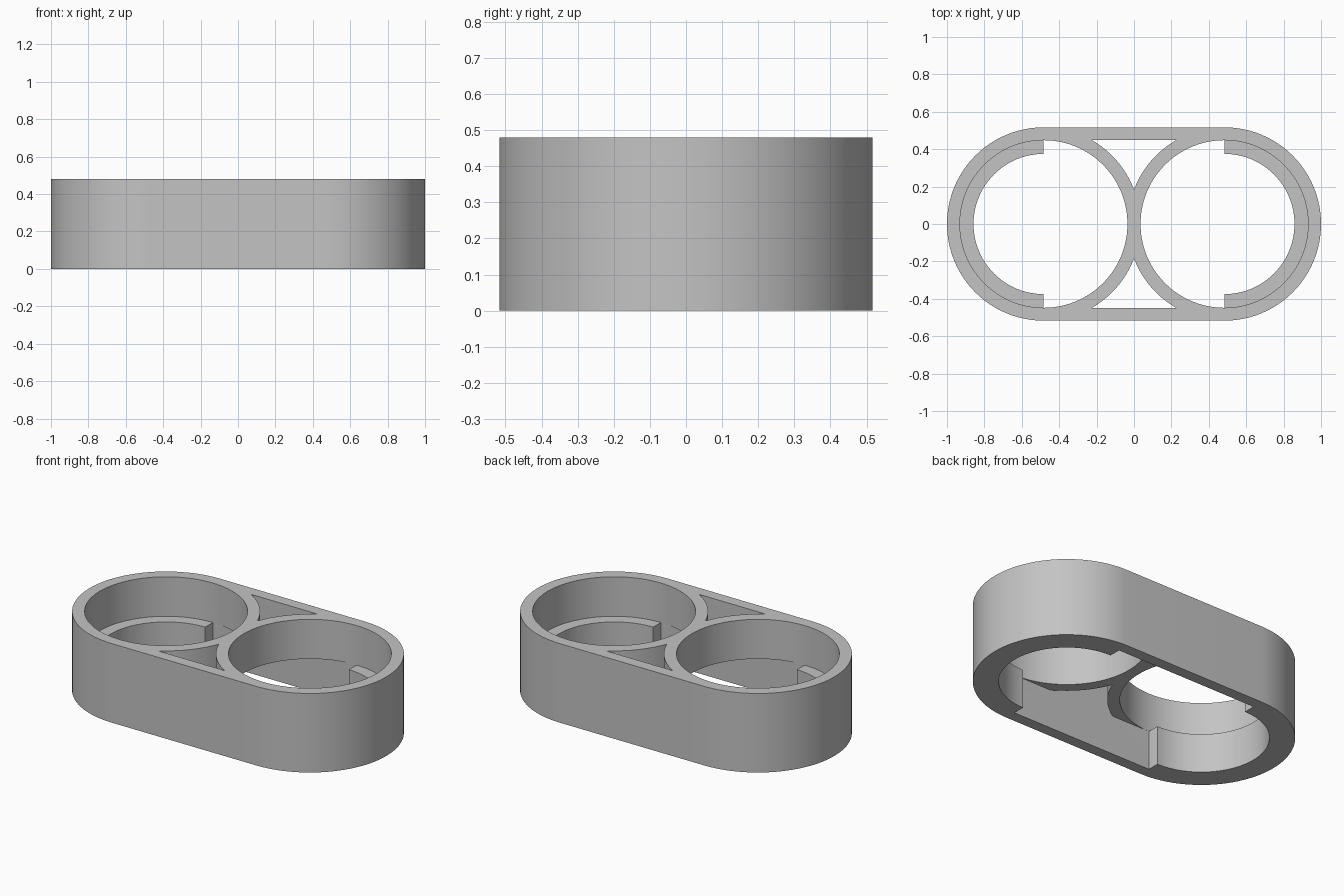
import bpy
import bmesh
from math import pi, sin, cos, asin, acos

HALF = 0.483      # distance of each ring centre from the middle
OUTER = 0.517     # outer radius
BORE = 0.448      # upper bore radius
LEDGE = 0.375     # inner radius of the lower ledge
HEIGHT = 0.48
STEP = 0.24       # ledge top and underside of the middle web
SEG = 48          # segments per half circle

if "Cube" in bpy.data.objects:
    bpy.data.objects.remove(bpy.data.objects["Cube"], do_unlink=True)

grey = bpy.data.materials.new("light_grey")
grey.use_nodes = True
colour = (0.55, 0.55, 0.55, 1)
grey.diffuse_color = colour
grey.node_tree.nodes["Principled BSDF"].inputs["Base Color"].default_value = colour


def arc(cx, r, start, end, n=SEG):
    return [(cx + r * cos(start + (end - start) * i / n),
             r * sin(start + (end - start) * i / n)) for i in range(n + 1)]


def prism(name, outline, z0, z1):
    """Extrude a flat outline between two heights."""
    bm = bmesh.new()
    face = bm.faces.new([bm.verts.new((x, y, z0)) for x, y in outline])
    top = bmesh.ops.extrude_face_region(bm, geom=[face])["geom"]
    verts = [v for v in top if isinstance(v, bmesh.types.BMVert)]
    bmesh.ops.translate(bm, verts=verts, vec=(0, 0, z1 - z0))
    bmesh.ops.recalc_face_normals(bm, faces=bm.faces)
    mesh = bpy.data.meshes.new(name)
    bm.to_mesh(mesh)
    bm.free()
    mesh.materials.append(grey)
    obj = bpy.data.objects.new(name, mesh)
    bpy.context.collection.objects.link(obj)
    return obj


# Rounded outer body
body = prism("double_ring_holder",
             arc(HALF, OUTER, -pi / 2, pi / 2) + arc(-HALF, OUTER, pi / 2, 3 * pi / 2),
             0, HEIGHT)

# Lower opening: wide middle recess with a half-round ledge at each end
recess = [(HALF, -BORE)] + arc(HALF, LEDGE, -pi / 2, pi / 2) + [(HALF, BORE)]
recess += [(-x, -y) for x, y in recess]
cutters = [prism("recess_cutter", recess, -0.1, STEP)]

# Upper round bores
for side, name in ((-1, "right"), (1, "left")):
    circle = arc(side * HALF, BORE, 0, 2 * pi, 2 * SEG)[:-1]
    cutters.append(prism(name + "_bore_cutter", circle, STEP, HEIGHT + 0.1))

# Three-sided pockets between the rings and the straight walls
low, high = acos(HALF / OUTER), asin(BORE / OUTER)
curve = arc(-HALF, OUTER, low, high, 16)
pocket = curve + [(-x, y) for x, y in reversed(curve[1:])]
for side, name in ((-1, "front"), (1, "back")):
    outline = [(x, side * y) for x, y in pocket]
    cutters.append(prism(name + "_pocket_cutter", outline, STEP - 0.1, HEIGHT + 0.1))

# Carve the body, then remove the cutters
for cutter in cutters:
    mod = body.modifiers.new(cutter.name, "BOOLEAN")
    mod.operation = "DIFFERENCE"
    mod.solver = "EXACT"
    mod.object = cutter
    cutter.hide_render = True

bpy.ops.object.select_all(action="DESELECT")
bpy.context.view_layer.objects.active = body
body.select_set(True)
for mod in list(body.modifiers):
    bpy.ops.object.modifier_apply(modifier=mod.name)
for cutter in cutters:
    bpy.data.objects.remove(cutter, do_unlink=True)
bpy.ops.object.shade_smooth_by_angle(angle=pi / 6)
